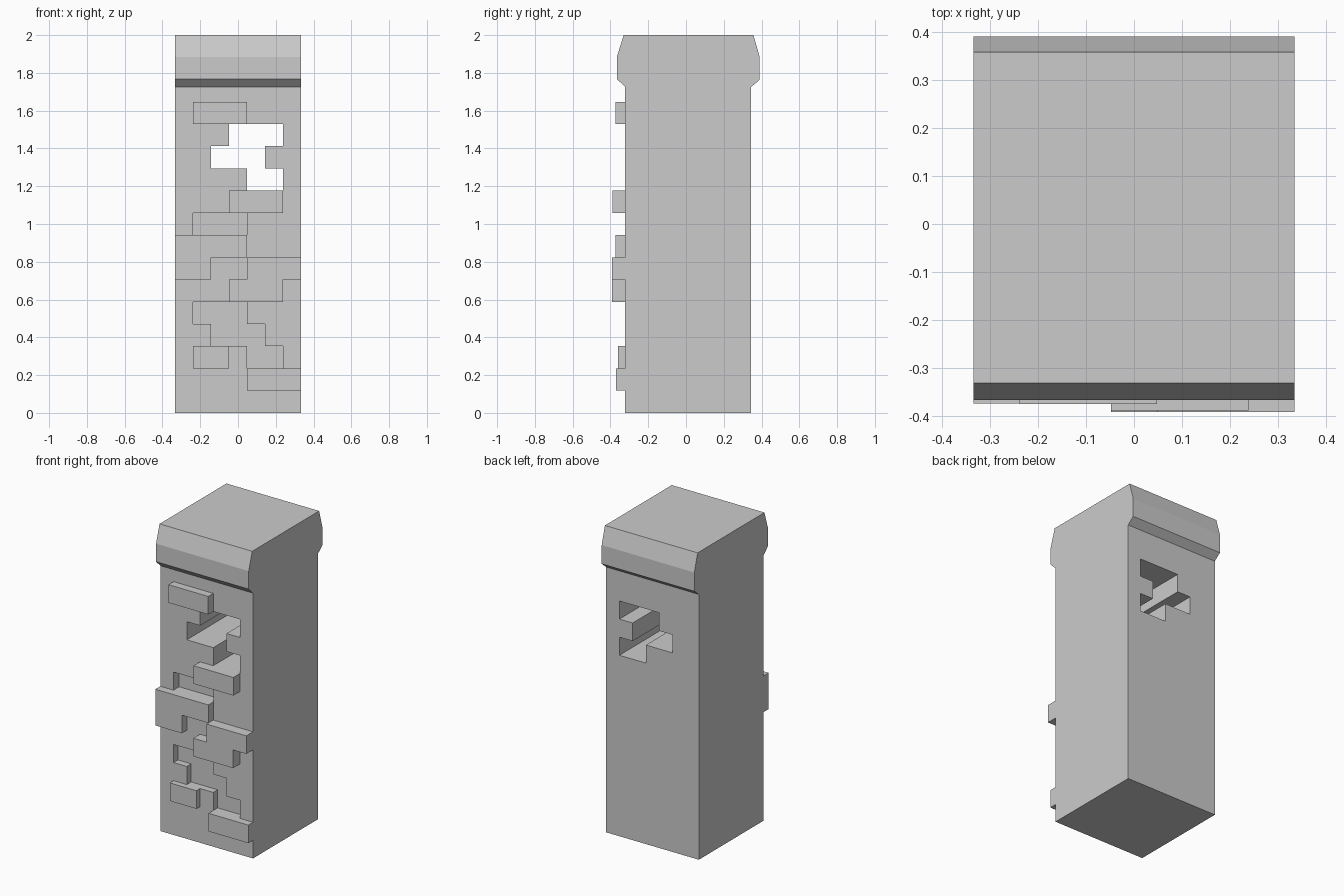
import bpy, bmesh

if "Cube" in bpy.data.objects:
    bpy.data.objects.remove(bpy.data.objects["Cube"])

COL, ROW = 0.6667 / 7, 2 / 17      # stone grid on the front face
HALF = 0.3333
FRONT = -0.322


def prism(name, points, offset):
    """Extrude a closed 3D polygon along an offset vector."""
    bm = bmesh.new()
    face = bm.faces.new([bm.verts.new(p) for p in points])
    ret = bmesh.ops.extrude_face_region(bm, geom=[face])
    moved = [v for v in ret["geom"] if isinstance(v, bmesh.types.BMVert)]
    bmesh.ops.translate(bm, verts=moved, vec=offset)
    bmesh.ops.recalc_face_normals(bm, faces=bm.faces)
    mesh = bpy.data.meshes.new(name)
    bm.to_mesh(mesh)
    bm.free()
    obj = bpy.data.objects.new(name, mesh)
    bpy.context.collection.objects.link(obj)
    return obj


def stone(name, top, spans, y0, y1):
    """Stepped block: one (left, right) column span per row, downwards from row 'top'."""
    left, right = [], []
    for i, (a, b) in enumerate(spans):
        for z in (top - i, top - i - 1):
            left.append((a, z))
            right.append((b, z))
    outline = right + left[::-1]
    pts = [(-HALF + c * COL, y0, r * ROW) for c, r in outline]
    return prism(name, pts, (0, y1 - y0, 0))


# Pillar with flared cap, extruded from its side profile
profile = [(FRONT, 0), (0.344, 0), (0.344, 1.725), (0.39, 1.763), (0.39, 1.885),
           (0.357, 2), (-0.33, 2), (-0.366, 1.885), (-0.366, 1.768), (FRONT, 1.725)]
pillar = prism("pillar", [(-HALF, y, z) for y, z in profile], (2 * HALF, 0, 0))

# Window through the pillar and two missing-stone recesses
cutters = [
    stone("window_cutter", 13, [(3, 6), (2, 5), (4, 6)], -1, 1),
    stone("upper_recess_cutter", 9, [(1, 4)], -1, FRONT + 0.058),
    stone("lower_recess_cutter", 5, [(1, 4), (2, 5), (4, 6)], -1, FRONT + 0.045),
]
bpy.context.view_layer.objects.active = pillar
for cutter in cutters:
    cutter.hide_render = True
    mod = pillar.modifiers.new(cutter.name, 'BOOLEAN')
    mod.operation, mod.solver, mod.object = 'DIFFERENCE', 'EXACT', cutter
    bpy.ops.object.modifier_apply(modifier=mod.name)
    bpy.data.objects.remove(cutter)

# Raised stones on the front: top row, column spans, front y
stones = [
    (14, [(1, 4)], -0.374),
    (10, [(3, 6)], -0.388),
    (8, [(0, 4), (0, 2)], -0.373),
    (7, [(4, 7), (3, 6)], -0.391),
    (3, [(1, 3)], -0.36),
    (2, [(4, 7)], -0.37),
]
for i, (top, spans, y) in enumerate(stones, 1):
    stone(f"raised_stone_{i}", top, spans, FRONT, y)
